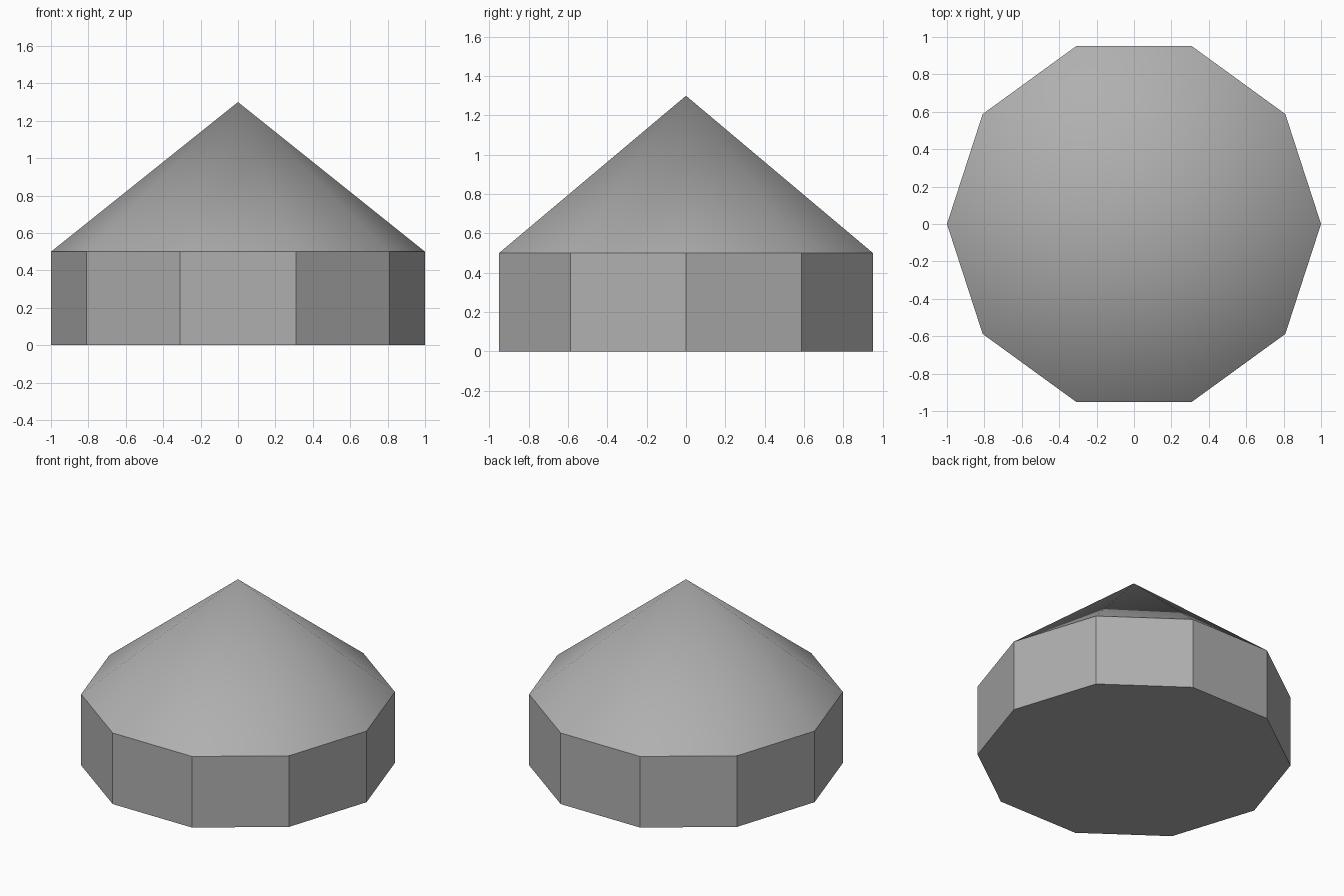
import bpy
import bmesh
import math

SIDES = 10
RADIUS = 1.0
WALL_TOP = 0.5
APEX = 1.3

cube = bpy.data.objects.get("Cube")
if cube:
    bpy.data.objects.remove(cube, do_unlink=True)

# Single plain grey material
grey = bpy.data.materials.new("mid_grey")
grey.use_nodes = True
colour = (0.43, 0.43, 0.43, 1.0)
grey.diffuse_color = colour
for node in grey.node_tree.nodes:
    if node.type == "BSDF_PRINCIPLED":
        node.inputs["Base Color"].default_value = colour


def ring(bm, z):
    """Regular ring of vertices with corners on the x axis."""
    angles = [math.tau * i / SIDES for i in range(SIDES)]
    return [bm.verts.new((RADIUS * math.cos(a), RADIUS * math.sin(a), z))
            for a in angles]


def add_object(name, bm, smooth):
    bm.normal_update()
    for face in bm.faces:
        face.smooth = smooth
    mesh = bpy.data.meshes.new(name)
    bm.to_mesh(mesh)
    bm.free()
    mesh.materials.append(grey)
    obj = bpy.data.objects.new(name, mesh)
    bpy.context.collection.objects.link(obj)
    return obj


# Flat-sided wall with a closed floor
bm = bmesh.new()
low, high = ring(bm, 0), ring(bm, WALL_TOP)
for i in range(SIDES):
    j = (i + 1) % SIDES
    bm.faces.new((low[i], low[j], high[j], high[i]))
bm.faces.new(low[::-1])
add_object("wall_drum", bm, False)

# Smooth pointed roof sharing the wall's rim
bm = bmesh.new()
rim = ring(bm, WALL_TOP)
tip = bm.verts.new((0, 0, APEX))
for i in range(SIDES):
    bm.faces.new((rim[i], rim[(i + 1) % SIDES], tip))
add_object("cone_roof", bm, True)
